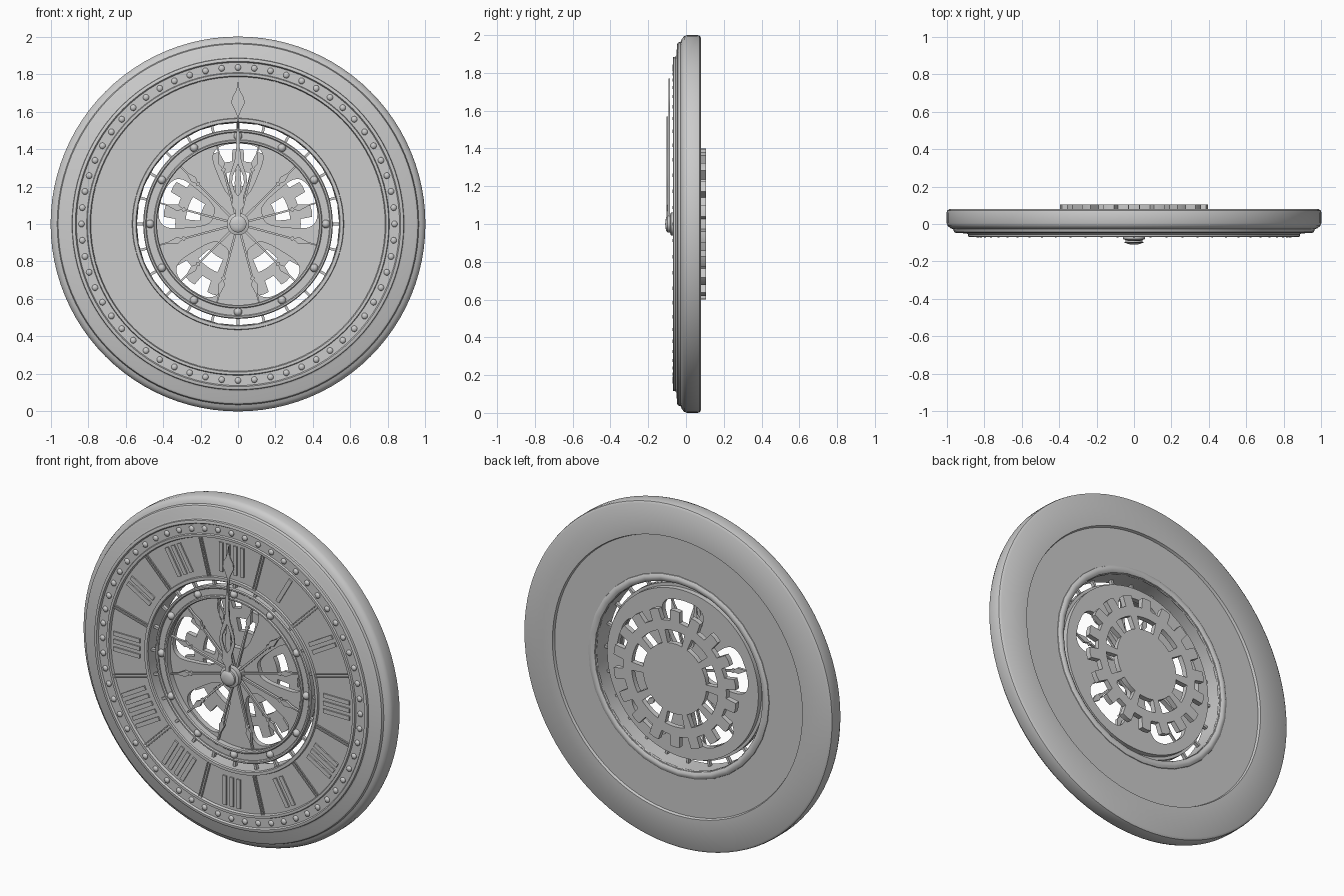
import bpy, bmesh, math
from math import sin, cos, pi, radians

if "Cube" in bpy.data.objects:
    bpy.data.objects.remove(bpy.data.objects["Cube"])

CZ = 1.0  # height of the clock centre


def finish(ob, angle=35):
    bpy.ops.object.select_all(action='DESELECT')
    ob.select_set(True)
    bpy.context.view_layer.objects.active = ob
    bpy.ops.object.shade_smooth_by_angle(angle=radians(angle))
    return ob


def from_bmesh(name, bm):
    bmesh.ops.recalc_face_normals(bm, faces=bm.faces)
    me = bpy.data.meshes.new(name)
    bm.to_mesh(me)
    bm.free()
    ob = bpy.data.objects.new(name, me)
    bpy.context.collection.objects.link(ob)
    return finish(ob)


def lathe(name, profile, segs=96):
    """Closed (radius, y) profile swept round the clock axis; r = 0 closes on the axis."""
    bm = bmesh.new()
    rings = [[bm.verts.new((r * sin(2 * pi * i / segs), y, CZ + r * cos(2 * pi * i / segs)))
              for i in range(segs)] for r, y in profile]
    for a, b in zip(rings, rings[1:] + rings[:1]):
        for i in range(segs):
            j = (i + 1) % segs
            bm.faces.new((a[i], a[j], b[j], b[i]))
    bmesh.ops.remove_doubles(bm, verts=bm.verts, dist=1e-5)
    return from_bmesh(name, bm)


def flat(name, polys, y0, y1):
    """Filled outlines (inner ones become holes), extruded from y0 to y1."""
    cu = bpy.data.curves.new(name, 'CURVE')
    cu.dimensions, cu.fill_mode, cu.extrude = '2D', 'BOTH', (y1 - y0) / 2
    for p in polys:
        s = cu.splines.new('POLY')
        s.points.add(len(p) - 1)
        for pt, (x, y) in zip(s.points, p):
            pt.co = (x, y, 0, 1)
        s.use_cyclic_u = True
    tmp = bpy.data.objects.new(name + "_outline", cu)
    bpy.context.collection.objects.link(tmp)
    me = bpy.data.meshes.new_from_object(tmp.evaluated_get(bpy.context.evaluated_depsgraph_get()))
    bpy.data.objects.remove(tmp)
    ob = bpy.data.objects.new(name, me)
    ob.rotation_euler = (pi / 2, 0, 0)
    ob.location = (0, (y0 + y1) / 2, CZ)
    bpy.context.collection.objects.link(ob)
    return finish(ob)


def polar(r, a):
    return (r * sin(a), r * cos(a))


def turn(poly, a):
    """Rotate an outline clockwise about the clock centre."""
    return [(x * cos(a) + y * sin(a), y * cos(a) - x * sin(a)) for x, y in poly]


def bar(x, w, r0, r1):
    return [(x - w / 2, r0), (x + w / 2, r0), (x + w / 2, r1), (x - w / 2, r1)]


def mirrored(half):
    return half + [(-x, y) for x, y in reversed(half) if x > 0]


def circle(r, n=96):
    return [polar(r, 2 * pi * i / n) for i in range(n)]


def sector(r0, r1, half, n=6):
    arc = [half * (2 * i / n - 1) for i in range(n + 1)]
    return [polar(r1, a) for a in arc] + [polar(r0, a) for a in reversed(arc)]


HOURS = [radians(30 * i) for i in range(12)]
HALVES = [a + radians(15) for a in HOURS]

# stepped case, dial face and back in one turned profile
lathe("case", [
    (0.985, 0.08), (0.997, 0.072), (1.0, 0.06), (1.0, 0.005), (0.994, -0.01), (0.98, -0.022),
    (0.965, -0.028), (0.96, -0.042), (0.95, -0.048), (0.895, -0.05), (0.886, -0.055),
    (0.884, -0.067), (0.878, -0.07), (0.868, -0.07), (0.862, -0.06), (0.808, -0.06),
    (0.804, -0.069), (0.79, -0.069), (0.785, -0.055), (0.565, -0.055), (0.562, -0.066),
    (0.545, -0.066), (0.54, -0.06), (0.54, 0.065), (0.805, 0.065), (0.81, 0.08)])

# rounded bead round the opening at the back
lathe("back_bead", [(0.565 + 0.025 * cos(2 * pi * i / 10), 0.055 + 0.023 * sin(2 * pi * i / 10))
                    for i in range(10)], 32)

# beads of the minute track
bm = bmesh.new()
for i in range(60):
    x, z = polar(0.835, 2 * pi * i / 60)
    vs = bmesh.ops.create_uvsphere(bm, u_segments=10, v_segments=6, radius=0.017)['verts']
    bmesh.ops.scale(bm, vec=(1, 0.7, 1), verts=vs)
    bmesh.ops.translate(bm, vec=(x, -0.06, CZ + z), verts=vs)
from_bmesh("minute_beads", bm)

# plain hour strokes, grouped by width of each mark
strokes = [4, 1, 2, 3, 3, 2, 3, 4, 5, 3, 2, 3]
marks = []
for a, n in zip(HOURS, strokes):
    for k in range(n):
        marks.append(turn(bar((k - (n - 1) / 2) * 0.045, 0.024, 0.595, 0.765), a))
flat("hour_strokes", marks, -0.063, -0.05)

# double divider lines between the hours
flat("dividers", [turn(bar(s * 0.008, 0.006, 0.56, 0.788), a) for a in HALVES for s in (-1, 1)],
     -0.062, -0.05)

# inner ring with raised edges, stubs to the case and ring studs
flat("inner_ring", [circle(0.505), circle(0.435)], -0.035, -0.005)
for nm, r in (("ring_edge_outer", 0.497), ("ring_edge_inner", 0.441)):
    lathe(nm, [(r + 0.009, -0.02), (r + 0.009, -0.042), (r + 0.004, -0.048),
               (r - 0.004, -0.048), (r - 0.009, -0.042), (r - 0.009, -0.02)])
flat("ring_stubs", [turn(bar(0, 0.014, 0.5, 0.545), a) for a in HOURS + HALVES], -0.035, -0.015)
bm = bmesh.new()
for a in HOURS:
    x, z = polar(0.469, a)
    vs = bmesh.ops.create_uvsphere(bm, u_segments=16, v_segments=8, radius=0.022)['verts']
    bmesh.ops.translate(bm, vec=(x, -0.035, CZ + z), verts=vs)
from_bmesh("ring_studs", bm)

# five-spoked wheel with rounded openings
def soft(v):
    return math.copysign(abs(v) ** 0.55, v)

opening = [polar(0.285 + 0.145 * soft(cos(t)), radians(22) * soft(sin(t)))
           for t in [2 * pi * i / 40 for i in range(40)]]
flat("spoked_wheel", [circle(0.49)] + [turn(opening, radians(72 * i)) for i in range(5)], 0.0, 0.03)

# toothed gear at the back with a ring of windows
TEETH = 18
rim = []
for i in range(TEETH):
    a, p = 2 * pi * i / TEETH, 2 * pi / TEETH
    rim += [polar(0.335, a - 0.27 * p), polar(0.397, a - 0.22 * p), polar(0.4, a),
            polar(0.397, a + 0.22 * p), polar(0.335, a + 0.27 * p), polar(0.335, a + 0.5 * p)]
windows = [turn(sector(0.205, 0.28, radians(13)), radians(36 * i)) for i in range(10)]
flat("gear", [rim] + windows, 0.075, 0.105)

# spear-tipped rods radiating from the hub
spear = mirrored([(0.006, 0.04), (0.005, 0.29), (0.013, 0.3), (0.005, 0.31), (0.017, 0.335),
                  (0.004, 0.385), (0.004, 0.44)])
flat("spear_rods", [turn(spear, a) for a in HALVES], -0.03, -0.015)

# minute hand with a spade tip
flat("minute_hand", [mirrored([
    (0.014, -0.02), (0.01, 0.1), (0.018, 0.22), (0.007, 0.34), (0.006, 0.58), (0.018, 0.61),
    (0.035, 0.645), (0.032, 0.675), (0.014, 0.705), (0.004, 0.735), (0, 0.77)])], -0.092, -0.086)

# pierced hour hand
flat("hour_hand", [
    mirrored([(0.014, -0.02), (0.012, 0.07), (0.035, 0.1), (0.028, 0.14), (0.05, 0.21),
              (0.045, 0.26), (0.018, 0.34), (0.008, 0.42), (0.012, 0.46), (0.004, 0.51), (0, 0.57)]),
    mirrored([(0, 0.15), (0.016, 0.17), (0.032, 0.22), (0.028, 0.255), (0, 0.32)])], -0.102, -0.096)

# axle and domed hub
lathe("axle", [(0, 0.1), (0.045, 0.1), (0.045, -0.07), (0, -0.07)], 32)
lathe("hub", [(0, -0.05), (0.06, -0.05), (0.06, -0.08), (0.045, -0.085), (0.045, -0.098),
              (0.036, -0.105), (0.02, -0.109), (0, -0.11)], 32)
